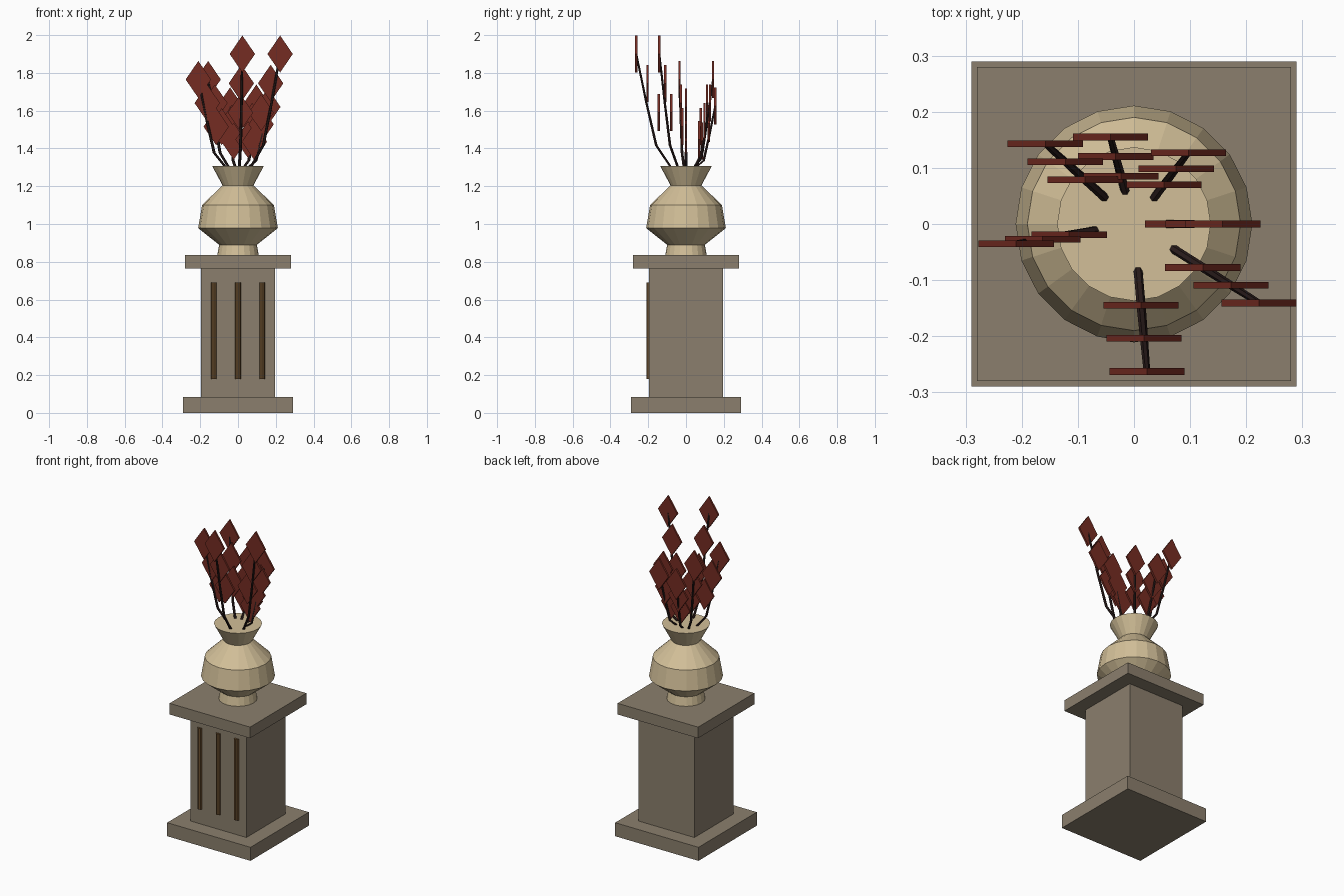
import bpy, bmesh, math
from mathutils import Vector

if "Cube" in bpy.data.objects:
    bpy.data.objects.remove(bpy.data.objects["Cube"])


def material(name, hex_color):
    rgb = [int(hex_color[i:i + 2], 16) / 255 for i in (0, 2, 4)]
    lin = [c / 12.92 if c < 0.04 else ((c + 0.055) / 1.055) ** 2.4 for c in rgb]
    m = bpy.data.materials.new(name)
    m.use_nodes = True
    m.diffuse_color = (*lin, 1)
    m.node_tree.nodes["Principled BSDF"].inputs["Base Color"].default_value = (*lin, 1)
    return m


stone = material("grey stone", "8b7f6d")
clay = material("pale clay", "d2bf98")
wood = material("brown inlay", "6b4f2f")
twig = material("dark twig", "2b1d1c")
petal = material("dark red leaf", "752c22")


def finish(name, bm, mat):
    bmesh.ops.recalc_face_normals(bm, faces=bm.faces)
    mesh = bpy.data.meshes.new(name)
    bm.to_mesh(mesh)
    bm.free()
    mesh.materials.append(mat)
    ob = bpy.data.objects.new(name, mesh)
    bpy.context.collection.objects.link(ob)
    return ob


def slab(name, half, z0, z1, mat):
    bm = bmesh.new()
    bmesh.ops.create_cube(bm, size=1)
    for v in bm.verts:
        v.co = (v.co.x * 2 * half, v.co.y * 2 * half, z0 + (v.co.z + 0.5) * (z1 - z0))
    return finish(name, bm, mat)


def loft(bm, rings):
    """Skin a list of vertex rings and cap both ends."""
    n = len(rings[0])
    rings = [[bm.verts.new(p) for p in r] for r in rings]
    for a, b in zip(rings, rings[1:]):
        for i in range(n):
            j = (i + 1) % n
            bm.faces.new((a[i], a[j], b[j], b[i]))
    bm.faces.new(rings[0])
    bm.faces.new(rings[-1])


def circle(center, r, n):
    return [Vector(center) + Vector((r * math.cos(math.tau * i / n),
                                     r * math.sin(math.tau * i / n), 0)) for i in range(n)]


# Pedestal
slab("pedestal_base", 0.29, 0, 0.085, stone)
slab("pedestal_shaft", 0.195, 0.085, 0.765, stone)
slab("pedestal_cap", 0.28, 0.765, 0.835, stone)

# Front inlay rods
for i, x in enumerate((-0.128, 0, 0.128)):
    bm = bmesh.new()
    loft(bm, [circle((x, -0.195, z), 0.015, 8) for z in (0.18, 0.69)])
    finish(f"inlay_rod_{i + 1}", bm, wood)

# Faceted vase
profile = [(0.11, 0.835), (0.10, 0.89), (0.211, 0.978), (0.19, 1.10),
           (0.082, 1.205), (0.137, 1.307)]
bm = bmesh.new()
loft(bm, [circle((0, 0, z), r, 20) for r, z in profile])
finish("vase", bm, clay)

# Twigs, each with three diamond leaves in a line towards its tip
ROOT = 1.21
tips = [(0.023, -0.263, 1.90), (0.223, -0.141, 1.90), (0.158, 0, 1.62),
        (0.097, 0.127, 1.64), (-0.042, 0.155, 1.625), (-0.158, 0.143, 1.765),
        (-0.21, -0.035, 1.765)]


def diamond(bm, c):
    w, h, t = 0.067, 0.098, 0.006
    loft(bm, [[c + Vector(p) for p in ((w, y, 0), (0, y, h), (-w, y, 0), (0, y, -h))]
              for y in (-t, t)])


for k, (x, y, z) in enumerate(tips, 1):
    rise = z - ROOT
    bm = bmesh.new()
    path = [(x * f, y * f, h) for f, h in
            ((0.29, 1.295), (0.6, ROOT + 0.3 * rise), (0.8, ROOT + 0.63 * rise), (1, z))]
    loft(bm, [circle(p, r, 6) for p, r in zip(path, (0.008, 0.008, 0.007, 0.006))])
    finish(f"twig_{k}", bm, twig)
    bm = bmesh.new()
    for f in (0.55, 0.775, 1):
        diamond(bm, Vector((x * f, y * f, ROOT + rise * f)))
    finish(f"leaves_{k}", bm, petal)
